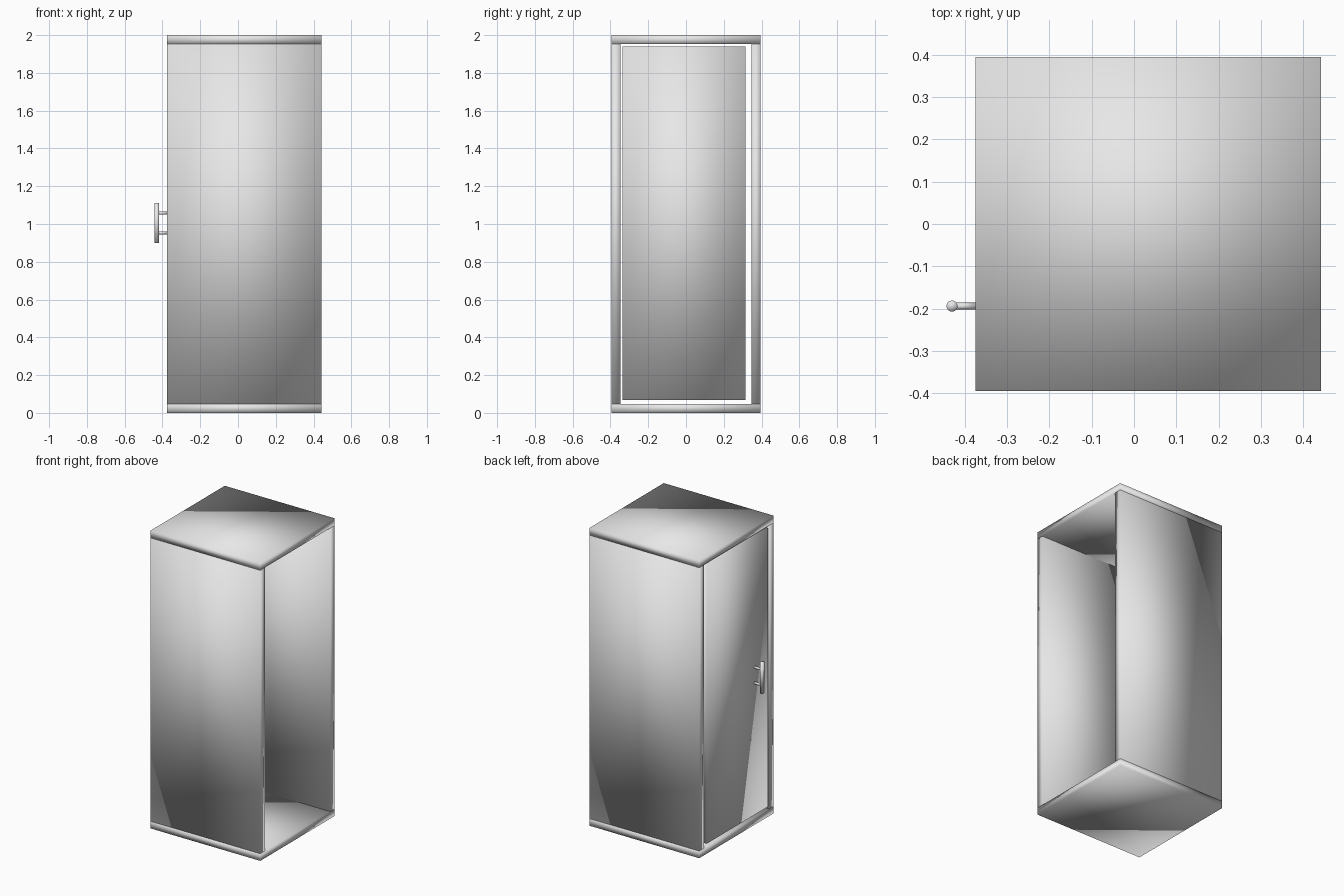
import bpy
import bmesh
from math import pi
from mathutils import Matrix, Vector

cube = bpy.data.objects.get("Cube")
if cube:
    bpy.data.objects.remove(cube, do_unlink=True)

grey = bpy.data.materials.new("light grey")
grey.use_nodes = True
COLOUR = (0.8, 0.8, 0.8, 1)
grey.diffuse_color = COLOUR
grey.node_tree.nodes["Principled BSDF"].inputs["Base Color"].default_value = COLOUR


def finish(name, bm):
    """Turn a bmesh into a smooth shaded grey object."""
    for face in bm.faces:
        face.smooth = True
    mesh = bpy.data.meshes.new(name)
    bm.to_mesh(mesh)
    bm.free()
    mesh.materials.append(grey)
    obj = bpy.data.objects.new(name, mesh)
    bpy.context.collection.objects.link(obj)
    return obj


def box(name, low, high):
    """Box between two opposite corners."""
    low, high = Vector(low), Vector(high)
    bm = bmesh.new()
    place = Matrix.Translation((low + high) / 2) @ Matrix.Diagonal((high - low).to_4d())
    place[3][3] = 1
    bmesh.ops.create_cube(bm, size=1, matrix=place)
    return finish(name, bm)


def rod(name, centre, radius, length, axis):
    """Round rod along x or z."""
    turn = Matrix.Rotation(pi / 2, 4, "Y") if axis == "x" else Matrix.Identity(4)
    bm = bmesh.new()
    bmesh.ops.create_cone(bm, cap_ends=True, segments=32, radius1=radius,
                          radius2=radius, depth=length,
                          matrix=Matrix.Translation(centre) @ turn)
    return finish(name, bm)


# Cabinet limits
X0, X1, Y, TOP, WALL = -0.375, 0.442, 0.395, 2.0, 0.048

# Floor and roof slabs
box("floor_slab", (X0, -Y, 0), (X1, Y, WALL))
box("roof_slab", (X0, -Y, TOP - WALL), (X1, Y, TOP))

# Front and back walls between the slabs
box("front_wall", (X0, -Y, WALL), (X1, -Y + WALL, TOP - WALL))
box("back_wall", (X0, Y - WALL, WALL), (X1, Y, TOP - WALL))

# Door set in the closed side with a gap all round
box("door", (X0, -0.335, 0.067), (X0 + 0.045, 0.315, 1.94))

# Door handle: upright bar on two posts
HANDLE_X, HANDLE_Y = -0.43, -0.194
rod("handle_bar", (HANDLE_X, HANDLE_Y, 1.005), 0.013, 0.21, "z")
for name, z in (("lower_handle_post", 0.953), ("upper_handle_post", 1.058)):
    rod(name, ((HANDLE_X + X0) / 2, HANDLE_Y, z), 0.008, X0 - HANDLE_X, "x")
